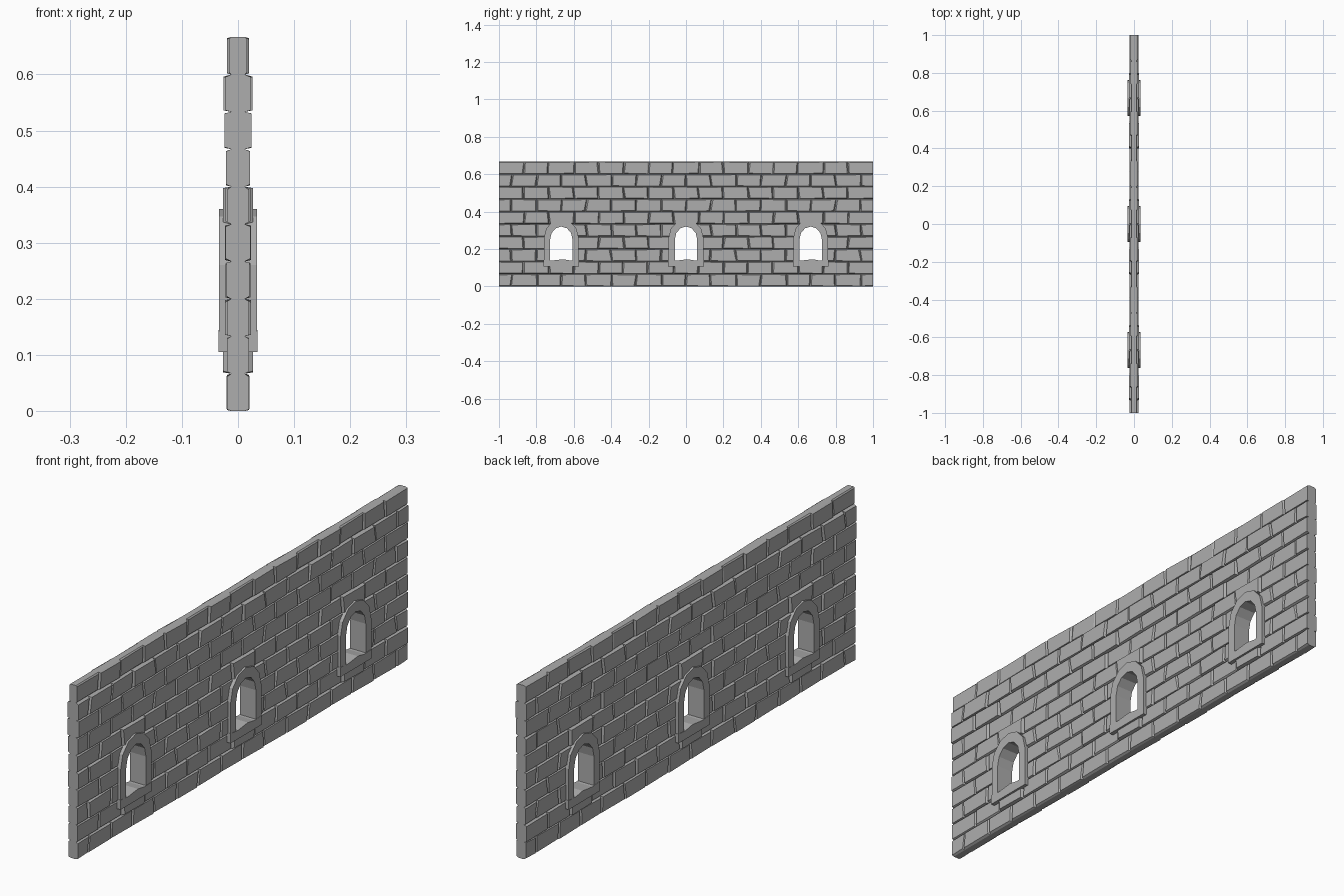
import bpy, bmesh, math, random

random.seed(1)

if "Cube" in bpy.data.objects:
    bpy.data.objects.remove(bpy.data.objects["Cube"])

stone = bpy.data.materials.new("grey_stone")
stone.use_nodes = True
grey = (0.42, 0.42, 0.42, 1)
stone.diffuse_color = grey
stone.node_tree.nodes["Principled BSDF"].inputs["Base Color"].default_value = grey

ROWS, PITCH, HEIGHT = 10, 2 / 15, 2 / 30
WINDOWS = (-2 / 3, 0, 2 / 3)
# half width of the gap left in the courses beside each window: bottom, top
GAPS = {2: (0.075, 0.075), 3: (0.075, 0.075), 4: (0.08, 0.045)}
THICK = (0.020, 0.021, 0.021, 0.022, 0.022, 0.021, 0.020, 0.023, 0.024, 0.018)


def finish(bm, name):
    bmesh.ops.recalc_face_normals(bm, faces=bm.faces)
    mesh = bpy.data.meshes.new(name)
    bm.to_mesh(mesh)
    bm.free()
    mesh.materials.append(stone)
    bpy.context.collection.objects.link(bpy.data.objects.new(name, mesh))


def loft(bm, rings):
    """Join equal (y, z) rings, given as (x, points), and cap both ends."""
    loops = [[bm.verts.new((x, y, z)) for y, z in pts] for x, pts in rings]
    for a, b in zip(loops, loops[1:]):
        for i in range(len(a)):
            j = (i + 1) % len(a)
            bm.faces.new((a[i], a[j], b[j], b[i]))
    bm.faces.new(loops[0])
    bm.faces.new(loops[-1])


def brick(bm, left, right, z0, z1, depth):
    """A rough block: full size at its core, drawn in at both faces."""
    full = [(left[0], z0), (right[0], z0), (right[1], z1), (left[1], z1)]
    face = []
    for (y, z), sy, sz in zip(full, (1, -1, -1, 1), (1, 1, -1, -1)):
        dy = 0 if abs(y) > 0.999 else random.uniform(0.003, 0.008)
        face.append((y + sy * dy, z + sz * random.uniform(0.002, 0.006)))
    loft(bm, [(-depth, face), (-0.012, full), (0.012, full), (depth, face)])


def joint(row, k):
    """Slightly leaning joint, repeating with each window bay."""
    y = -1 + (k - (0 if row % 2 else 0.5)) * PITCH
    if abs(y) > 0.999:
        y = max(-1, min(1, y))
        return y, y
    random.seed(row * 31 + k % 5)
    return y + random.uniform(-0.006, 0.006), y + random.uniform(-0.006, 0.006)


# Brick courses
for row in range(ROWS):
    bm = bmesh.new()
    z0, z1 = row * HEIGHT, (row + 1) * HEIGHT
    for k in range(15 if row % 2 else 16):
        left, right = joint(row, k), joint(row, k + 1)
        mid = (left[0] + right[0]) / 2
        random.seed(row * 57 + k % 5 + 9)
        depth = THICK[row] + random.uniform(-0.002, 0.002)
        near = min(WINDOWS, key=lambda c: abs(c - mid))
        if row in (1, 5) and abs(mid - near) < 0.03:
            depth = 0.027
        if row in GAPS:
            if abs(mid - near) < 0.03:
                continue
            if abs(mid - near) < 0.16:
                gap = GAPS[row]
                if mid > near:
                    left = [max(a, near + g) for a, g in zip(left, gap)]
                else:
                    right = [min(a, near - g) for a, g in zip(right, gap)]
        brick(bm, left, right, z0, z1, depth)
    finish(bm, f"brick_course_{row + 1}")


def arch(centre, half, foot, spring, rise, steps=6):
    pts = [(centre + half, foot)]
    for i in range(steps + 1):
        t = math.pi * i / steps
        pts.append((centre + half * math.cos(t), spring + rise * math.sin(t)))
    return pts + [(centre - half, foot)]


# Arched window surrounds and sills
for n, c in enumerate(WINDOWS, 1):
    bm = bmesh.new()
    outer = arch(c, 0.093, 0.135, 0.26, 0.1)
    inner = arch(c, 0.06, 0.135, 0.25, 0.07)
    outline = outer + inner[::-1]
    loft(bm, [(-0.034, outline), (0.034, outline)])
    finish(bm, f"window_surround_{n}")

    bm = bmesh.new()
    sill = [(c - 0.095, 0.105), (c + 0.095, 0.105), (c + 0.095, 0.14),
            (c + 0.05, 0.138), (c + 0.01, 0.145), (c - 0.05, 0.138),
            (c - 0.095, 0.142)]
    loft(bm, [(-0.035, sill), (0.035, sill)])
    finish(bm, f"window_sill_{n}")
